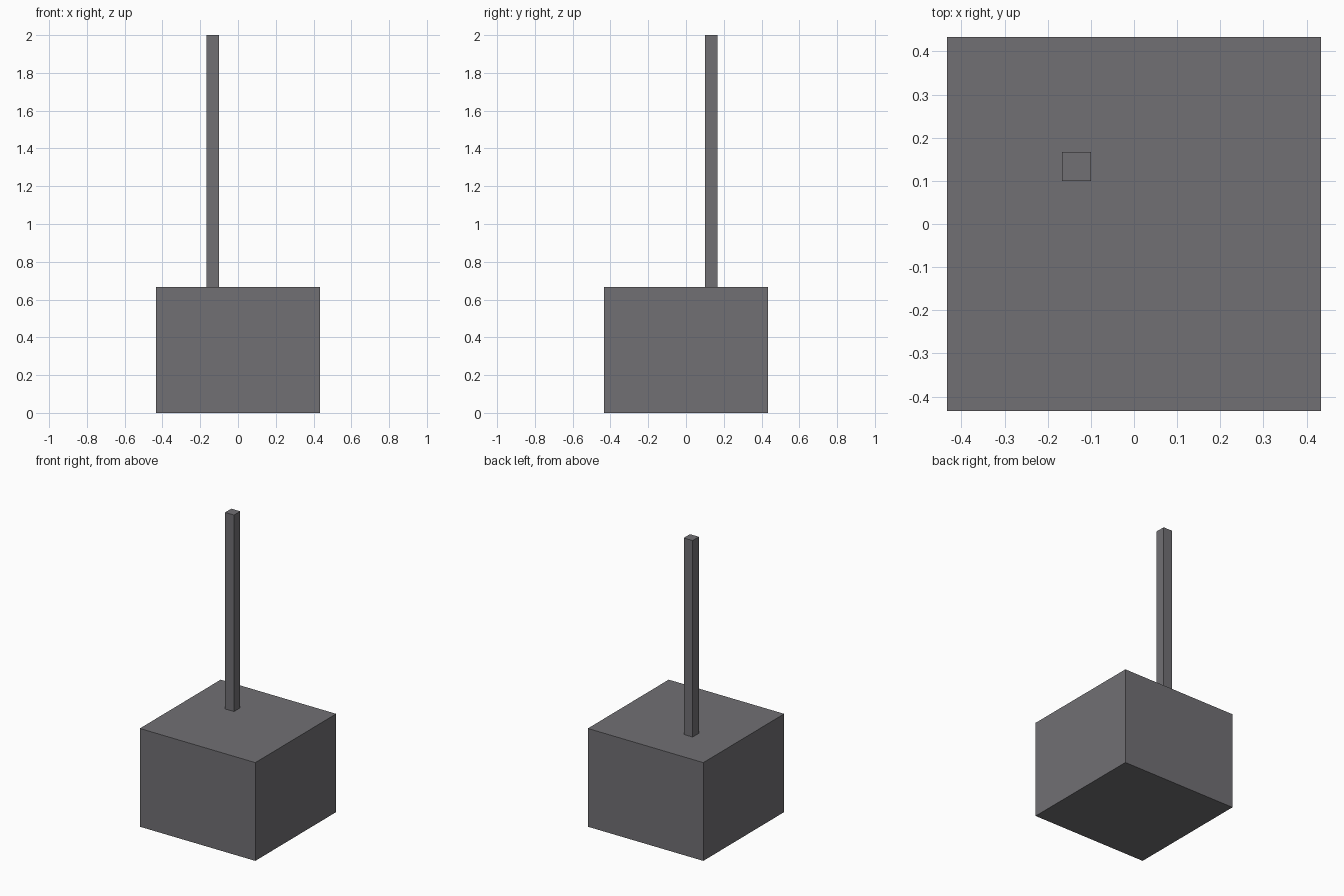
import bpy

if "Cube" in bpy.data.objects:
    bpy.data.objects.remove(bpy.data.objects["Cube"])

U = 2 / 60  # model grid unit

# Dark grey finish shared by both parts
grey = bpy.data.materials.new("dark_grey")
grey.diffuse_color = (0.165, 0.162, 0.174, 1)
grey.use_nodes = True
grey.node_tree.nodes["Principled BSDF"].inputs["Base Color"].default_value = grey.diffuse_color


def box(name, centre, size, z0):
    """Axis-aligned box with its underside at z0, measured in grid units."""
    bpy.ops.mesh.primitive_cube_add(
        size=1,
        location=(centre[0] * U, centre[1] * U, (z0 + size[2] / 2) * U))
    obj = bpy.context.object
    obj.name = name
    obj.scale = [s * U for s in size]
    bpy.ops.object.transform_apply(location=False, rotation=False, scale=True)
    obj.data.materials.append(grey)
    return obj


# Heavy block at the bottom
box("base_block", (0, 0), (26, 26, 20), 0)

# Thin square post standing off-centre on the block
box("post", (-4, 4), (2, 2, 40), 20)
